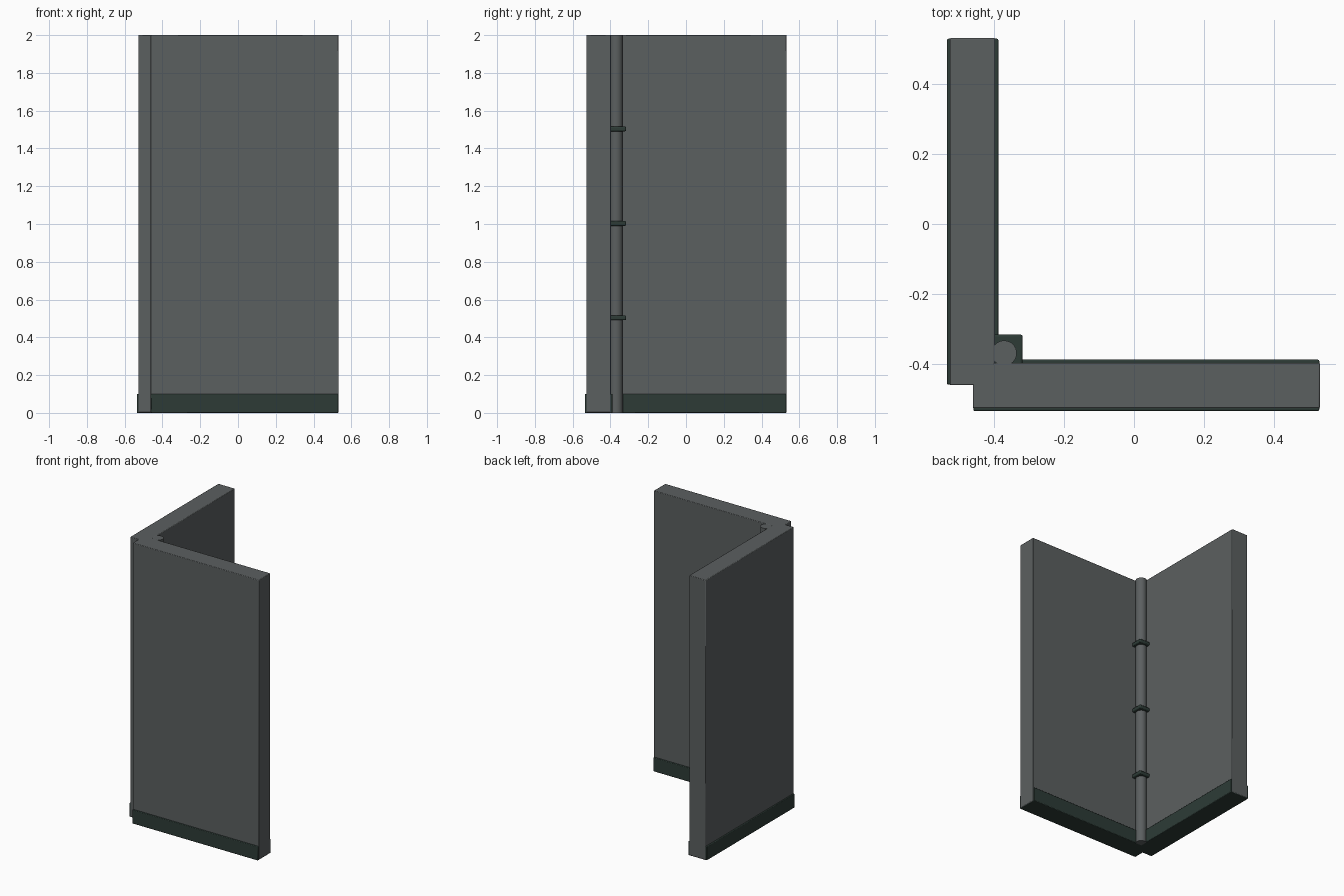
import bpy
from mathutils import Vector

cube = bpy.data.objects.get("Cube")
if cube:
    bpy.data.objects.remove(cube, do_unlink=True)


def make_material(name, color):
    mat = bpy.data.materials.new(name)
    mat.use_nodes = True
    mat.diffuse_color = (*color, 1)
    mat.node_tree.nodes["Principled BSDF"].inputs["Base Color"].default_value = (*color, 1)
    return mat


GREY = make_material("wall grey", (0.105, 0.115, 0.117))
GREEN = make_material("dark green trim", (0.026, 0.044, 0.037))


def finish(obj, name, mat, bevel):
    obj.name = name
    obj.data.materials.append(mat)
    if bevel:
        mod = obj.modifiers.new("soft edges", "BEVEL")
        mod.width = bevel
        mod.segments = 2
    bpy.ops.object.shade_smooth_by_angle()


def box(name, low, high, mat, bevel=0.004):
    low, high = Vector(low), Vector(high)
    bpy.ops.mesh.primitive_cube_add(size=1, location=(low + high) / 2)
    obj = bpy.context.object
    obj.scale = high - low
    bpy.ops.object.transform_apply(location=False, rotation=False, scale=True)
    finish(obj, name, mat, bevel)


START, END = -0.462, 0.533
INNER, OUTER = -0.398, -0.528
TRIM_IN, TRIM_OUT = -0.389, -0.536

# Two upright panels meeting at the corner, each with a base trim
box("front_wall", (START, OUTER, 0.002), (END, INNER, 2), GREY)
box("side_wall", (OUTER, START, 0.002), (INNER, END, 2), GREY)
box("front_wall_trim", (START + 0.002, TRIM_OUT, 0), (END - 0.002, TRIM_IN, 0.1), GREEN)
box("side_wall_trim", (TRIM_OUT, START + 0.002, 0), (TRIM_IN, END - 0.002, 0.1), GREEN)

# Corner pipe
bpy.ops.mesh.primitive_cylinder_add(vertices=32, radius=0.036, depth=1.999,
                                    location=(-0.372, -0.37, 1))
finish(bpy.context.object, "corner_pipe", GREY, 0)

# Brackets holding the pipe
for i, z in enumerate((0.503, 1.003, 1.503)):
    box(f"pipe_bracket_{i + 1}", (-0.41, -0.41, z - 0.0125), (-0.319, -0.317, z + 0.0125),
        GREEN, 0.006)
